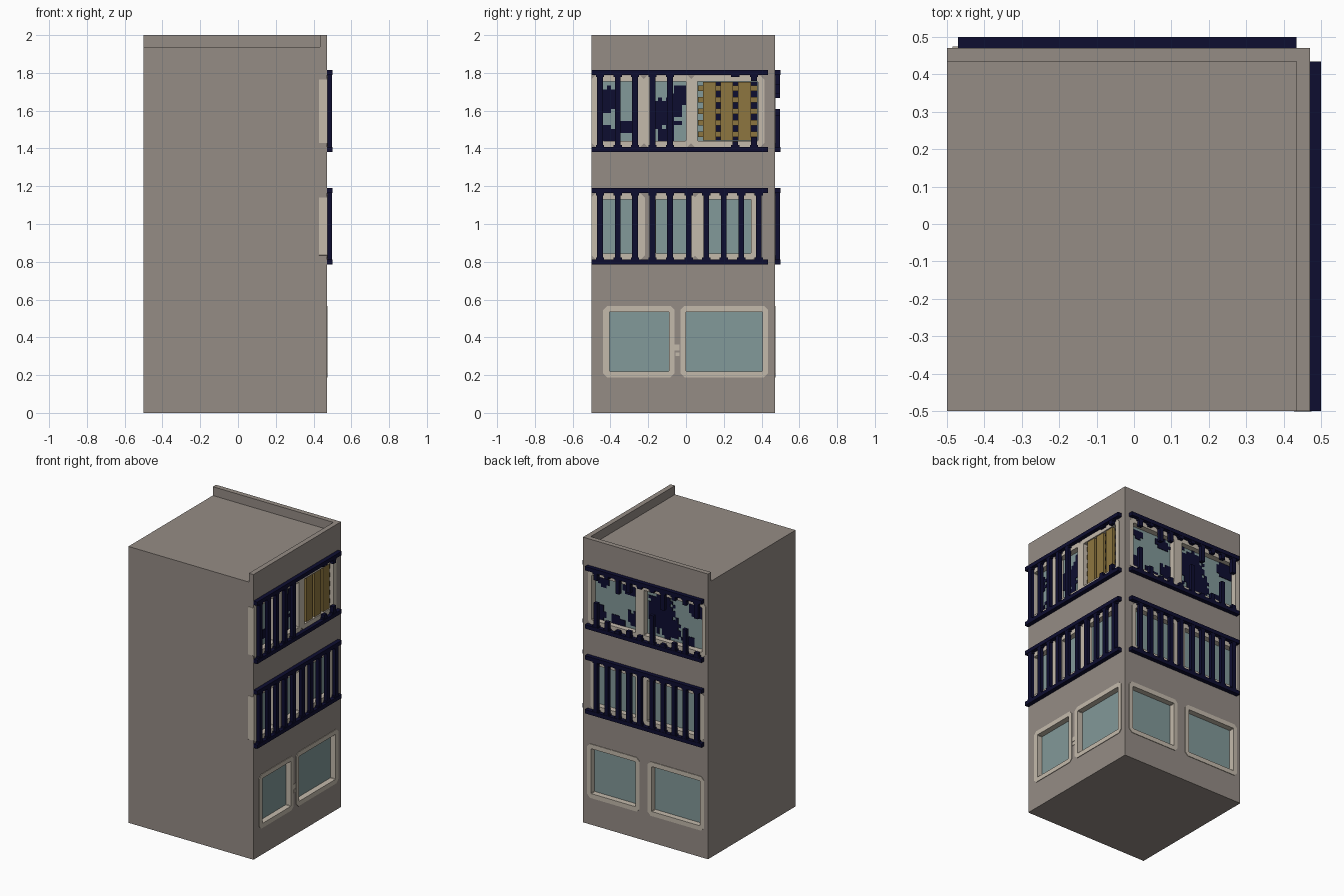
import bpy, bmesh, random

if "Cube" in bpy.data.objects:
    bpy.data.objects.remove(bpy.data.objects["Cube"])
random.seed(4)

def mat(name, c):
    m = bpy.data.materials.new(name)
    m.diffuse_color = (*c, 1)
    m.use_nodes = True
    m.node_tree.nodes["Principled BSDF"].inputs["Base Color"].default_value = m.diffuse_color
    return m

WALL = mat("warm grey wall", (0.30, 0.262, 0.235))
PALE = mat("pale stone", (0.55, 0.49, 0.41))
GLASS = mat("blue grey glass", (0.223, 0.319, 0.319))
NAVY = mat("dark navy", (0.004, 0.004, 0.03))
WOOD = mat("brown wood", (0.27, 0.18, 0.05))
F = 0.47  # plane of the two decorated walls

def pt(side, u, d, z):
    """Wall coordinates (along, outwards, up) to world."""
    return (F + d, u, z) if side == "right" else (u, F + d, z)

def finish(name, bm, m):
    bmesh.ops.recalc_face_normals(bm, faces=bm.faces)
    me = bpy.data.meshes.new(name)
    bm.to_mesh(me)
    bm.free()
    me.materials.append(m)
    ob = bpy.data.objects.new(name, me)
    bpy.context.collection.objects.link(ob)
    return ob

def add_box(bm, lo, hi):
    r = bmesh.ops.create_cube(bm, size=1)
    for v in r["verts"]:
        v.co = [(lo[i] + hi[i]) / 2 + v.co[i] * (hi[i] - lo[i]) for i in range(3)]

def wall_box(bm, side, u0, u1, d0, d1, z0, z1):
    add_box(bm, pt(side, u0, d0, z0), pt(side, u1, d1, z1))

def octagon(u0, u1, z0, z1, c):
    return [(u0 + c, z0), (u1 - c, z0), (u1, z0 + c), (u1, z1 - c),
            (u1 - c, z1), (u0 + c, z1), (u0, z1 - c), (u0, z0 + c)]

def frame(name, side, u0, u1, z0, z1, left, right):
    """Frame ring around a glass rectangle."""
    bm = bmesh.new()
    outer = octagon(u0 - left, u1 + right, z0 - 0.032, z1 + 0.032, 0.022)
    inner = octagon(u0, u1, z0, z1, 0.003)
    loops = [[bm.verts.new(pt(side, u, d, z)) for u, z in ring]
             for ring, d in ((outer, -0.042), (outer, 0.004), (inner, 0.004), (inner, -0.042))]
    for a in range(4):
        A, B = loops[a], loops[(a + 1) % 4]
        for i in range(8):
            j = (i + 1) % 8
            bm.faces.new((A[i], A[j], B[j], B[i]))
    finish(name, bm, PALE)

# windows: side, floor, u0, u1, z0, z1, frame width at low u, at high u
WINDOWS = [
    ("right", 1, -0.405, -0.09, 0.22, 0.535, 0.034, 0.03),
    ("right", 1, 0.0, 0.405, 0.22, 0.535, 0.03, 0.03),
    ("right", 2, -0.44, -0.255, 0.845, 1.13, 0.061, 0.038),
    ("right", 2, -0.16, 0.015, 0.845, 1.13, 0.028, 0.035),
    ("right", 2, 0.095, 0.345, 0.845, 1.13, 0.05, 0.03),
    ("right", 3, -0.44, -0.255, 1.44, 1.755, 0.061, 0.035),
    ("right", 3, -0.19, 0.0, 1.44, 1.755, 0.036, 0.03),
    ("right", 3, 0.06, 0.38, 1.44, 1.755, 0.036, 0.035),
    ("back", 1, 0.06, 0.405, 0.22, 0.535, 0.03, 0.03),
    ("back", 1, -0.44, -0.065, 0.22, 0.535, 0.03, 0.03),
    ("back", 2, 0.06, 0.38, 0.845, 1.13, 0.032, 0.03),
    ("back", 2, -0.44, -0.03, 0.845, 1.13, 0.03, 0.03),
    ("back", 3, 0.06, 0.40, 1.44, 1.755, 0.034, 0.03),
    ("back", 3, -0.455, -0.005, 1.44, 1.755, 0.03, 0.033),
]

# building block, with roof recess and window openings cut out
bm = bmesh.new()
add_box(bm, (-0.5, -0.5, 0), (F, F, 2))
body = finish("building_body", bm, WALL)
bm = bmesh.new()
add_box(bm, (-0.7, -0.7, 1.938), (0.435, 0.435, 2.2))
for s, fl, u0, u1, z0, z1, a, b in WINDOWS:
    wall_box(bm, s, u0 - 0.008, u1 + 0.008, -0.041, 0.1, z0 - 0.008, z1 + 0.008)
cutter = finish("opening_cutter", bm, WALL)
cutter.hide_render = True
mod = body.modifiers.new("openings", "BOOLEAN")
mod.operation, mod.solver, mod.object = "DIFFERENCE", "EXACT", cutter
bpy.context.view_layer.update()
new = bpy.data.meshes.new_from_object(body.evaluated_get(bpy.context.evaluated_depsgraph_get()))
body.modifiers.clear()
body.data = new
bpy.data.objects.remove(cutter)

# frames and glass
for i, (s, fl, u0, u1, z0, z1, a, b) in enumerate(WINDOWS):
    frame(f"window_frame_{i}", s, u0, u1, z0, z1, a, b)
    bm = bmesh.new()
    wall_box(bm, s, u0 - 0.004, u1 + 0.004, -0.041, -0.036, z0 - 0.004, z1 + 0.004)
    finish(f"glass_{i}", bm, GLASS)

# small chipped stone between the ground floor windows
bm = bmesh.new()
for u, z, r in ((-0.05, 0.345, 0.016), (-0.045, 0.31, 0.01)):
    wall_box(bm, "right", u - r, u + r, -0.01, 0.003, z - r, z + r)
finish("stone_chips", bm, PALE)

# jagged holes in the top floor glass: side, limits, centre u, centre z, radius
HOLES = [
    ("right", -0.44, -0.255, -0.42, 1.66, 0.07), ("right", -0.44, -0.255, -0.31, 1.52, 0.05),
    ("right", -0.44, -0.255, -0.42, 1.48, 0.045),
    ("right", -0.19, 0.0, -0.11, 1.58, 0.09), ("right", -0.19, 0.0, -0.03, 1.67, 0.06),
    ("right", -0.19, 0.0, -0.10, 1.46, 0.05),
    ("back", -0.455, -0.005, -0.10, 1.62, 0.13), ("back", -0.455, -0.005, -0.17, 1.52, 0.09),
    ("back", -0.455, -0.005, -0.40, 1.70, 0.07), ("back", -0.455, -0.005, -0.33, 1.46, 0.05),
    ("back", 0.06, 0.40, 0.37, 1.48, 0.06), ("back", 0.06, 0.40, 0.22, 1.45, 0.06),
    ("back", 0.06, 0.40, 0.12, 1.71, 0.06), ("back", 0.06, 0.40, 0.10, 1.52, 0.05),
    ("back", 0.06, 0.40, 0.33, 1.70, 0.04),
]
bm = bmesh.new()
C = 0.021
cells = set()
for s, lo, hi, cu, cz, r in HOLES:
    for i in range(int((hi - lo) / C)):
        for k in range(15):
            u, z = lo + (i + 0.5) * C, 1.44 + (k + 0.5) * C
            if ((u - cu) ** 2 + (z - cz) ** 2) ** 0.5 < r * random.uniform(0.65, 1.2):
                cells.add((s, u, z))
for s, u, z in sorted(cells):
    wall_box(bm, s, u - C / 2, u + C / 2, -0.037, -0.032, z - C / 2, z + C / 2)
finish("broken_glass_holes", bm, NAVY)

# boarded-up window: dark backing, cross boards, upright planks
bm = bmesh.new()
wall_box(bm, "right", 0.095, 0.378, -0.036, -0.031, 1.442, 1.753)
finish("boarded_window_backing", bm, NAVY)
bm = bmesh.new()
for k in range(5):
    z = 1.475 + k * 0.061
    wall_box(bm, "right", 0.063, 0.378, -0.034, -0.02, z - 0.015, z + 0.015)
for u in (0.125, 0.216, 0.31):
    wall_box(bm, "right", u - 0.034, u + 0.034, -0.022, -0.002, 1.442, 1.753)
finish("boards", bm, WOOD)

# railings: bars are (position, lower stub length, upper stub length); None = whole
def railing(name, side, u0, u1, z0, z1, bars):
    bm = bmesh.new()
    wall_box(bm, side, u0, u1, 0, 0.03, z0, z0 + 0.027)
    wall_box(bm, side, u0, u1, 0, 0.03, z1 - 0.027, z1)
    for u, lo, hi in bars:
        spans = [(z0, z1)] if lo is None else [(z0, z0 + lo), (z1 - hi, z1)]
        for a, b in spans:
            wall_box(bm, side, u - 0.015, u + 0.015, 0.002, 0.028, a + 0.002, b - 0.002)
        for z in (z0 + 0.03, z1 - 0.03):   # wider joint where bar meets rail
            wall_box(bm, side, u - 0.022, u + 0.022, 0.004, 0.026, z - 0.008, z + 0.008)
    finish(name, bm, NAVY)

RB = (-0.455, -0.362, -0.27, -0.177, -0.085, 0.015, 0.108, 0.2, 0.292, 0.385)
BB = (-0.425, -0.335, -0.25, -0.165, -0.08, 0.015, 0.1, 0.185, 0.27, 0.355)
railing("right_rail_middle", "right", -0.5, 0.435, 0.785, 1.19, [(u, None, 0) for u in RB])
railing("back_rail_middle", "back", -0.47, 0.435, 0.785, 1.19, [(u, None, 0) for u in BB])
railing("right_rail_top", "right", -0.5, 0.435, 1.38, 1.815,
        [(u, None, 0) for u in RB[:5]] + [(0.26, 0.06, 0.03), (0.36, 0.08, 0.06)])
stubs = [(0.06, 0.14), (0.2, 0.07), (0.08, 0.06), (0.05, 0.15), (0.23, 0.05),
         (0.06, 0.05), (0.07, 0.10), (0.05, 0.13), (0.09, 0.05), (0.2, 0.08)]
railing("back_rail_top", "back", -0.47, 0.435, 1.38, 1.815,
        [(u, a, b) for u, (a, b) in zip(BB, stubs)])
